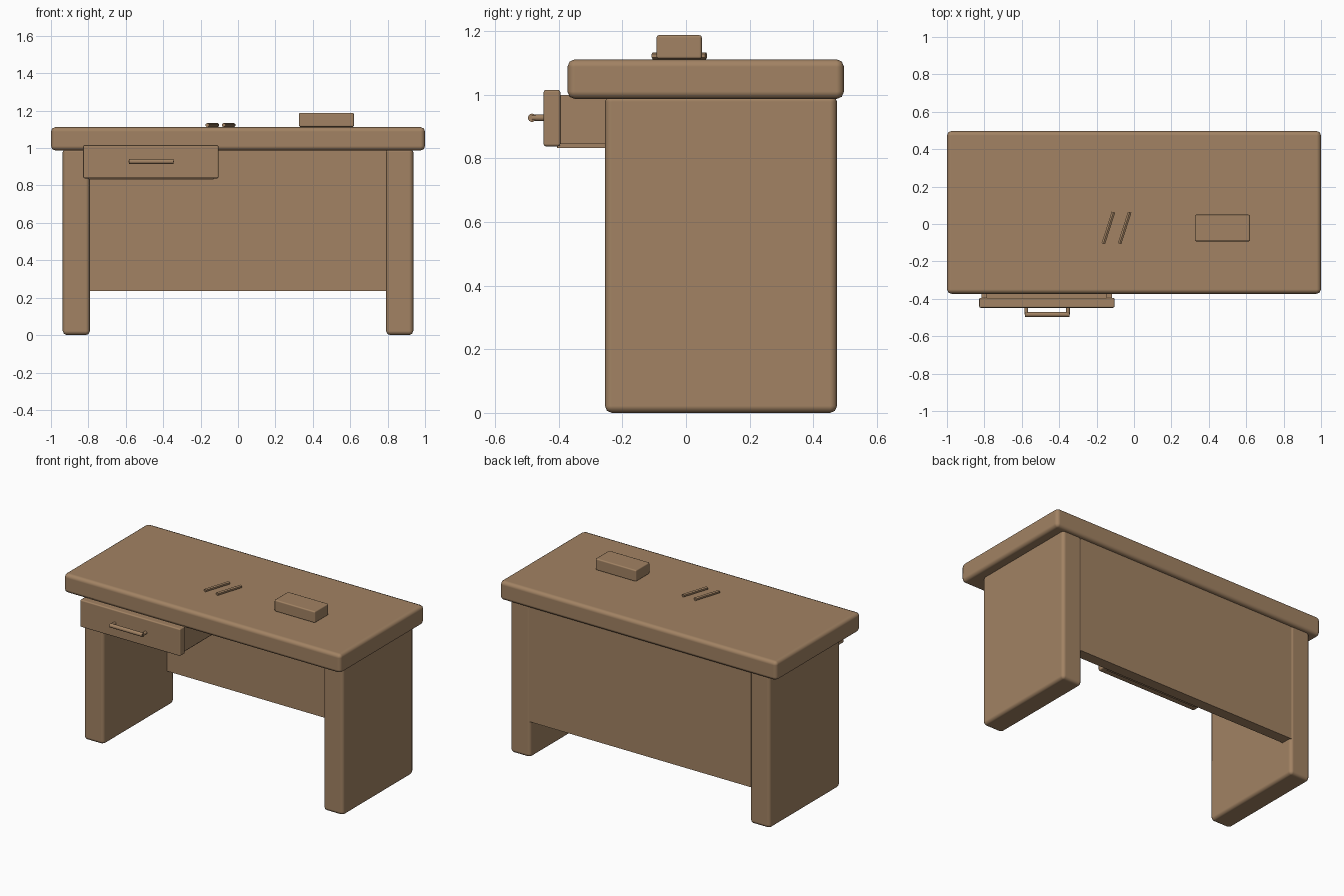
import bpy
import bmesh
import math
from mathutils import Vector

cube = bpy.data.objects.get("Cube")
if cube:
    bpy.data.objects.remove(cube, do_unlink=True)

# The single wood colour
wood = bpy.data.materials.new("brown wood")
wood.use_nodes = True
colour = (0.36, 0.225, 0.125, 1)
wood.diffuse_color = colour
bsdf = next(n for n in wood.node_tree.nodes if n.type == "BSDF_PRINCIPLED")
bsdf.inputs["Base Color"].default_value = colour
bsdf.inputs["Roughness"].default_value = 0.7


def finish(name, bm, bevel):
    mesh = bpy.data.meshes.new(name)
    bm.to_mesh(mesh)
    bm.free()
    mesh.materials.append(wood)
    obj = bpy.data.objects.new(name, mesh)
    bpy.context.collection.objects.link(obj)
    if bevel:
        mod = obj.modifiers.new("rounded edges", "BEVEL")
        mod.width = bevel
        mod.segments = 2
        mod.limit_method = "ANGLE"
        mod.harden_normals = True
    for other in bpy.context.selected_objects:
        other.select_set(False)
    obj.select_set(True)
    bpy.context.view_layer.objects.active = obj
    bpy.ops.object.shade_smooth_by_angle(angle=math.radians(50))
    return obj


def box(name, x, y, z, bevel=0.0):
    """Box spanning the given (low, high) ranges."""
    bm = bmesh.new()
    bmesh.ops.create_cube(bm, size=1)
    for v in bm.verts:
        v.co = [r[0] + (c + 0.5) * (r[1] - r[0]) for c, r in zip(v.co, (x, y, z))]
    return finish(name, bm, bevel)


def rod(name, start, end, radius, sides):
    """Cylinder between two points."""
    start, end = Vector(start), Vector(end)
    axis = end - start
    bm = bmesh.new()
    bmesh.ops.create_cone(bm, cap_ends=True, segments=sides, radius1=radius,
                          radius2=radius, depth=axis.length)
    bm.transform(axis.to_track_quat("Z", "Y").to_matrix().to_4x4())
    bmesh.ops.translate(bm, verts=bm.verts, vec=(start + end) / 2)
    return finish(name, bm, 0)


# Desk body
box("desktop", (-1, 1), (-0.373, 0.497), (0.987, 1.112), 0.024)
box("right_leg", (-0.937, -0.792), (-0.255, 0.475), (0, 1.0), 0.022)
box("left_leg", (0.792, 0.937), (-0.255, 0.475), (0, 1.0), 0.022)
box("back_panel", (-0.8, 0.8), (0.4, 0.47), (0.235, 1.0))

# Open drawer
back = 0.15
box("drawer_front", (-0.828, -0.104), (-0.448, -0.395), (0.838, 1.016), 0.008)
for side, x in (("right", -0.815), ("left", -0.147)):
    box("drawer_" + side + "_side", (x, x + 0.03), (-0.4, back), (0.845, 1.0))
box("drawer_back", (-0.79, -0.14), (back - 0.03, back), (0.845, 1.0))
box("drawer_bottom", (-0.8, -0.13), (-0.405, back), (0.833, 0.85))

# Drawer handle
rod("handle_bar", (-0.582, -0.484, 0.928), (-0.346, -0.484, 0.928), 0.013, 16)
for side, x in (("right", -0.576), ("left", -0.353)):
    rod("handle_" + side + "_post", (x, -0.484, 0.928), (x, -0.446, 0.928), 0.01, 12)

# Items lying on the desktop
for number, x in enumerate((-0.137, -0.05), 1):
    rod("pencil_%d" % number, (x - 0.027, -0.105, 1.123), (x + 0.027, 0.063, 1.123), 0.011, 6)
box("small_box", (0.326, 0.62), (-0.093, 0.05), (1.113, 1.188), 0.008)
